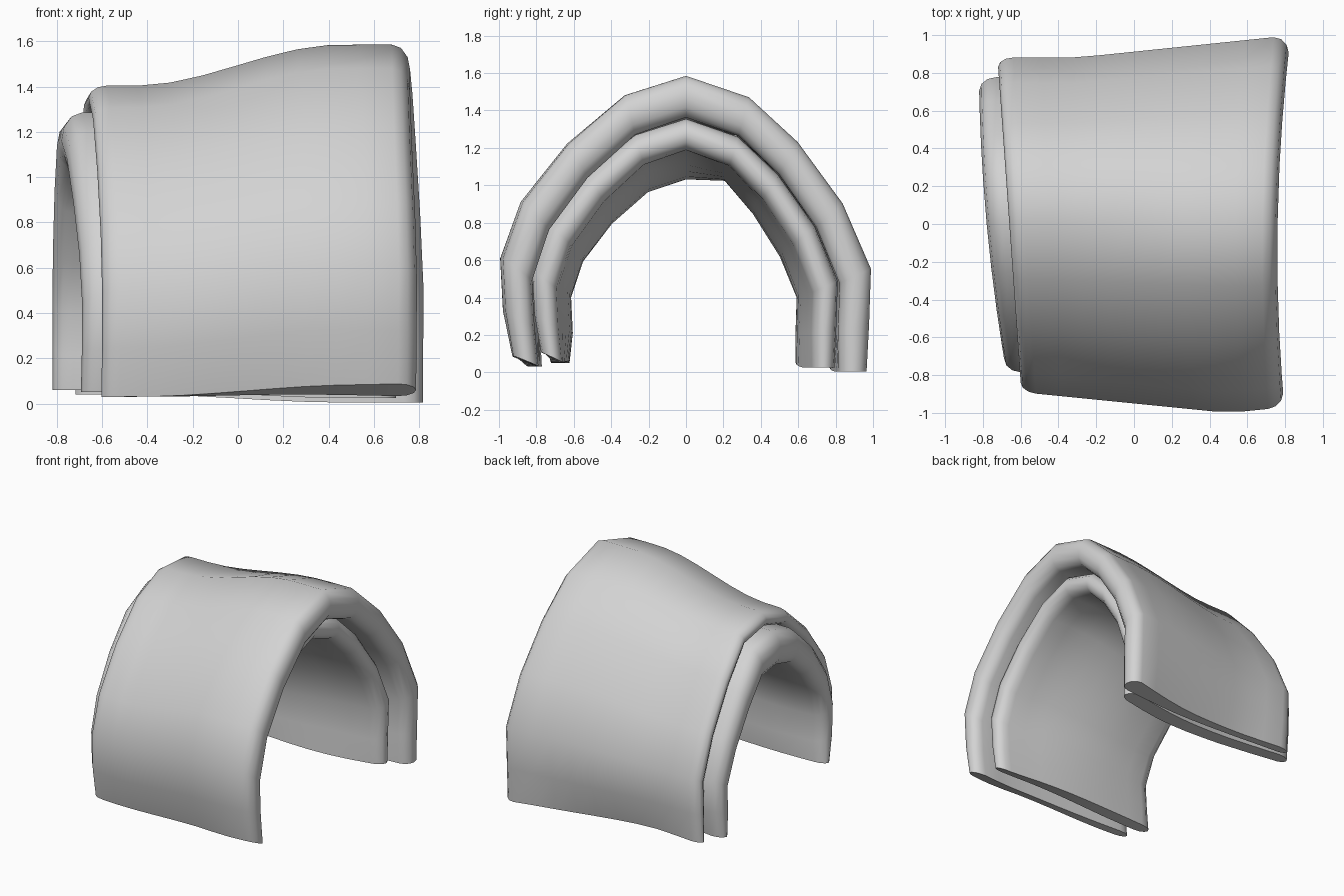
import bpy
import bmesh
import math

cube = bpy.data.objects.get("Cube")
if cube:
    bpy.data.objects.remove(cube, do_unlink=True)

# One plain grey cloth material
cloth = bpy.data.materials.new("grey cloth")
cloth.use_nodes = True
grey = (0.65, 0.65, 0.65, 1)
cloth.diffuse_color = grey
bsdf = cloth.node_tree.nodes["Principled BSDF"]
bsdf.inputs["Base Color"].default_value = grey
bsdf.inputs["Roughness"].default_value = 0.8

# Arch profile (y, z) from the front hem over the ridge to the back hem
ARCH = [(-0.95, 0), (-0.985, 0.25), (-1, 0.55), (-0.89, 0.87), (-0.64, 1.2),
        (-0.33, 1.475), (0, 1.585), (0.34, 1.47), (0.6, 1.23), (0.84, 0.9),
        (0.99, 0.55), (0.98, 0.25), (0.975, 0)]
TOP = 1.585


def lerp(a, b, t):
    return a + (b - a) * t


def clamp(t):
    return min(max(t, 0), 1)


def swell(x):
    """Height blend from the low right end to the tall left end."""
    t = clamp((x + 0.45) / 0.9)
    return t * t * (3 - 2 * t)


def spread(x, y):
    """Width blend; the front flap is widest before its left edge."""
    front = clamp(1 - abs(x - 0.5) / 1.1)
    back = clamp((x + 0.3) / 1.05)
    return lerp(front, back, clamp(y + 0.5))


def shoulder(x, y):
    """Fuller back shoulder along the low end of the ridge."""
    return 0.07 * (1 - swell(x)) * math.exp(-((y - 0.4) / 0.2) ** 2)


def section(rim, steps=9):
    """Padded strip outline: (position along x, rim offset, depth 0..1)."""
    across = [i / steps for i in range(steps + 1)]
    arc = [math.pi * (i + 1) / 6 for i in range(5)]
    loop = [(t, 0, 0) for t in across]
    loop += [(1, rim * math.sin(a), (1 - math.cos(a)) / 2) for a in arc]
    loop += [(t, 0, 1) for t in reversed(across)]
    loop += [(0, -rim * math.sin(a), (1 + math.cos(a)) / 2) for a in arc]
    return loop


def padded_layer(name, outer, inner, right_edge, left_edge, rim, lift, bulge):
    """Sweep the strip outline over the arch; outer and inner give
    (width, height) scales at the right end and at the left end."""
    bm = bmesh.new()
    rings = []
    loop = section(rim)
    for i, (ay, az) in enumerate(ARCH):
        hem = i in (0, len(ARCH) - 1)
        ring = []
        for t, offset, depth in loop:
            x = lerp(right_edge(ay) + rim, left_edge(ay) - rim, t) + offset
            middle = math.sin(math.pi * t)
            if hem:
                # The hem is pinched flat except at the left end
                pinch = lerp(0.35, 0.1, t) + 0.2 * middle
                depth = lerp(depth, 0.5, pinch)
            s = swell(x)
            p = spread(x, ay)
            w = lerp(lerp(outer[0][0], outer[1][0], p),
                     lerp(inner[0][0], inner[1][0], p), depth)
            w -= bulge * middle * depth
            if hem and ay > 0:
                w -= 0.04 * middle
            h = lerp(lerp(outer[0][1], outer[1][1], s),
                     lerp(inner[0][1], inner[1][1], s), depth)
            front = lerp(0.03, 0.09 - 0.06 * depth, s)
            back = lerp(0.04, 0.005, s)
            floor = (front if ay < 0 else back) + lift
            z = az * h + floor * (1 - az / TOP) + shoulder(x, ay)
            ring.append(bm.verts.new((x, ay * w, z)))
        rings.append(ring)
    n = len(loop)
    for a, b in zip(rings, rings[1:]):
        for k in range(n):
            bm.faces.new((a[k], a[(k + 1) % n], b[(k + 1) % n], b[k]))
    # Close the two hems strip by strip
    half = n // 2
    count = half - 5
    for ring in (rings[0], rings[-1]):
        for k in range(count - 1):
            m = half + count - 1 - k
            bm.faces.new((ring[k], ring[k + 1], ring[m - 1], ring[m]))
        bm.faces.new(ring[count - 1:half + 1])
        bm.faces.new(ring[half + count - 1:] + ring[:1])
    bmesh.ops.recalc_face_normals(bm, faces=bm.faces)
    mesh = bpy.data.meshes.new(name)
    bm.to_mesh(mesh)
    bm.free()
    mesh.materials.append(cloth)
    obj = bpy.data.objects.new(name, mesh)
    bpy.context.collection.objects.link(obj)
    bpy.ops.object.select_all(action='DESELECT')
    obj.select_set(True)
    bpy.context.view_layer.objects.active = obj
    bpy.ops.object.shade_smooth_by_angle(angle=math.radians(50))


# Outer blanket, flared towards the left end
padded_layer("outer_blanket",
             outer=((0.89, 0.885), (1.0, 1.0)),
             inner=((0.79, 0.815), (0.83, 0.86)),
             right_edge=lambda y: -0.66 - 0.06 * y,
             left_edge=lambda y: 0.76 + 0.015 * y + 0.045 * y * y,
             rim=0.08, lift=0, bulge=0)

# Inner pad, showing past the right end and recessed at the left end
padded_layer("inner_pad",
             outer=((0.785, 0.81), (0.825, 0.855)),
             inner=((0.64, 0.65), (0.69, 0.75)),
             right_edge=lambda y: -0.78 - 0.066 * y + 0.026 * y * y,
             left_edge=lambda y: 0.64 + 0.015 * y + 0.045 * y * y,
             rim=0.09, lift=0.02, bulge=0.05)
